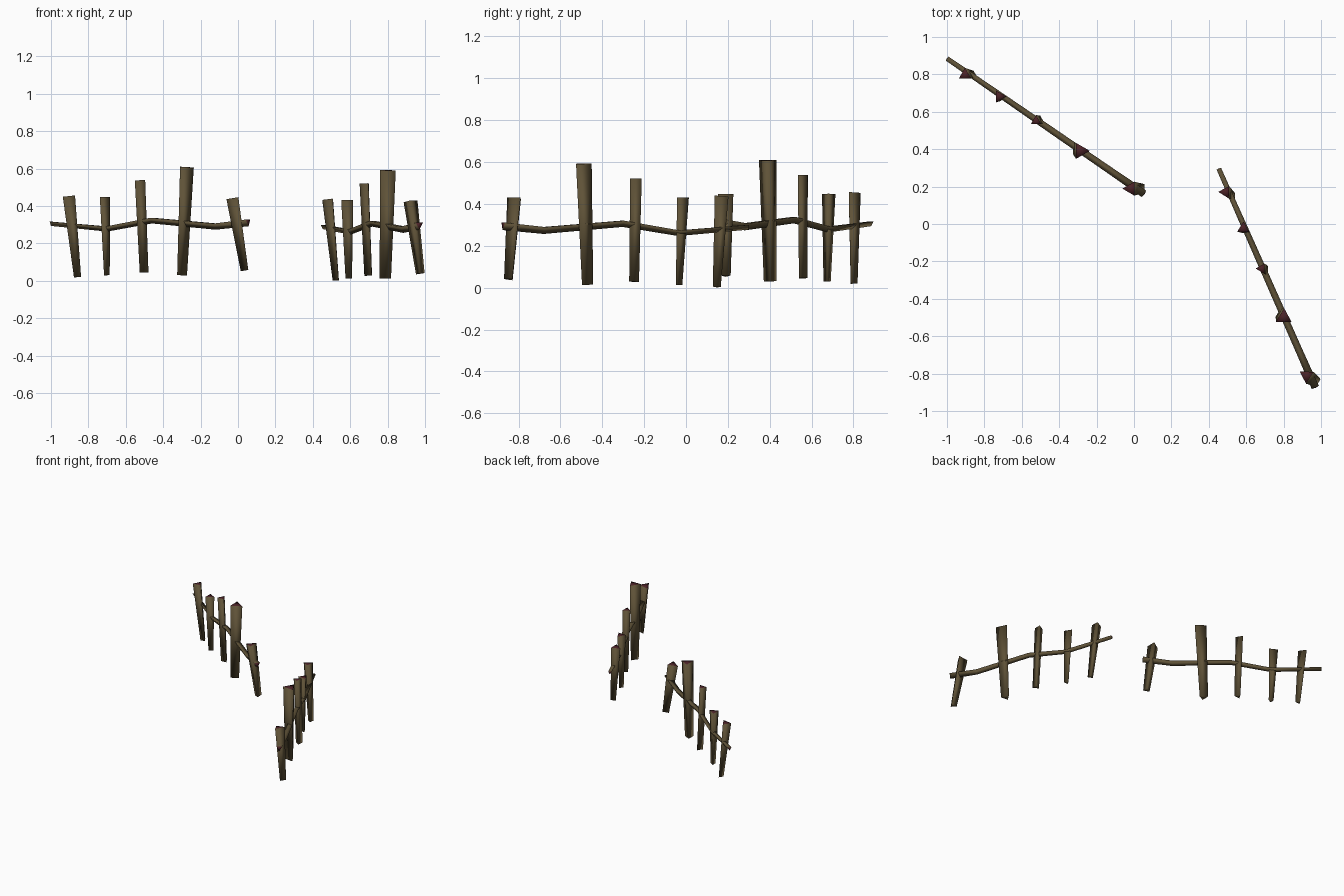
import bpy, bmesh, math
from mathutils import Vector, Matrix

if "Cube" in bpy.data.objects:
    bpy.data.objects.remove(bpy.data.objects["Cube"])


def material(name, col):
    m = bpy.data.materials.new(name)
    m.diffuse_color = (*col, 1)
    m.use_nodes = True
    m.node_tree.nodes["Principled BSDF"].inputs["Base Color"].default_value = m.diffuse_color
    return m


WOOD = material("weathered_wood", (0.115, 0.085, 0.039))
CUT = material("dark_red_cut_wood", (0.070, 0.016, 0.020))
SIDES = 3


def branch(name, pts, radii, spin, cut_start, place):
    """Three-sided branch through pts, with dark red cut ends."""
    pts = [Vector(p) for p in pts]
    bm = bmesh.new()
    rings = []
    for i, (p, r) in enumerate(zip(pts, radii)):
        d = (pts[min(i + 1, len(pts) - 1)] - pts[max(i - 1, 0)]).normalized()
        ref = Vector((1, 0, 0)) if abs(d.z) > 0.8 else Vector((0, 0, 1))
        u = (ref - d * ref.dot(d)).normalized()
        v = d.cross(u)
        apex = math.radians(spin)
        # pts run through the middle of the width, not the triangle's centroid
        mid = p - 0.25 * r * (u * math.cos(apex) + v * math.sin(apex))
        ring = []
        for k in range(SIDES):
            a = apex + 2 * math.pi * k / SIDES
            ring.append(bm.verts.new(mid + r * (u * math.cos(a) + v * math.sin(a))))
        rings.append(ring)
    for a, b in zip(rings, rings[1:]):
        for k in range(SIDES):
            n = (k + 1) % SIDES
            bm.faces.new((a[k], a[n], b[n], b[k]))
    start = bm.faces.new(rings[0][::-1])
    end = bm.faces.new(rings[-1])
    end.material_index = 1
    start.material_index = 1 if cut_start else 0
    for f in bm.faces:
        f.smooth = True
    bm.normal_update()
    me = bpy.data.meshes.new(name)
    bm.to_mesh(me)
    bm.free()
    me.materials.append(WOOD)
    me.materials.append(CUT)
    ob = bpy.data.objects.new(name, me)
    ob.matrix_world = place
    bpy.context.collection.objects.link(ob)


# posts: bottom centre, top centre, bottom radius, top radius, direction of apex
POSTS = [
    ((-0.858, 0.803, 0.020), (-0.904, 0.806, 0.453), 0.022, 0.038, 90),
    ((-0.701, 0.674, 0.030), (-0.711, 0.682, 0.448), 0.020, 0.037, 0),
    ((-0.502, 0.560, 0.045), (-0.524, 0.558, 0.538), 0.027, 0.032, 90),
    ((-0.299, 0.402, 0.030), (-0.273, 0.391, 0.608), 0.035, 0.049, 0),
    ((0.035, 0.190, 0.055), (-0.030, 0.189, 0.442), 0.027, 0.043, 180),
]

# rail: x and z along a straight run in plan
START, END = Vector((-1.0, 0.885)), Vector((0.055, 0.16))
RAIL = []
for x, z in [(-1.0, 0.305), (-0.70, 0.277), (-0.46, 0.322), (-0.12, 0.290), (0.055, 0.310)]:
    t = (x - START.x) / (END.x - START.x)
    RAIL.append((x, START.y + t * (END.y - START.y), z))


def fence(side, place):
    branch(side + "_rail", RAIL, [0.015, 0.018, 0.020, 0.022, 0.024], 180, True, place)
    for i, (bot, top, rb, rt, spin) in enumerate(POSTS):
        branch(f"{side}_post_{i + 1}", [bot, top], [rb, rt], spin, False, place)


# second section is the first one turned about its middle post
turn = (Matrix.Translation((0.695, -0.235, -0.017))
        @ Matrix.Rotation(math.radians(-31.7), 4, 'Z')
        @ Matrix.Translation((0.515, -0.56, 0)))
fence("left_fence", Matrix.Identity(4))
fence("right_fence", turn)
